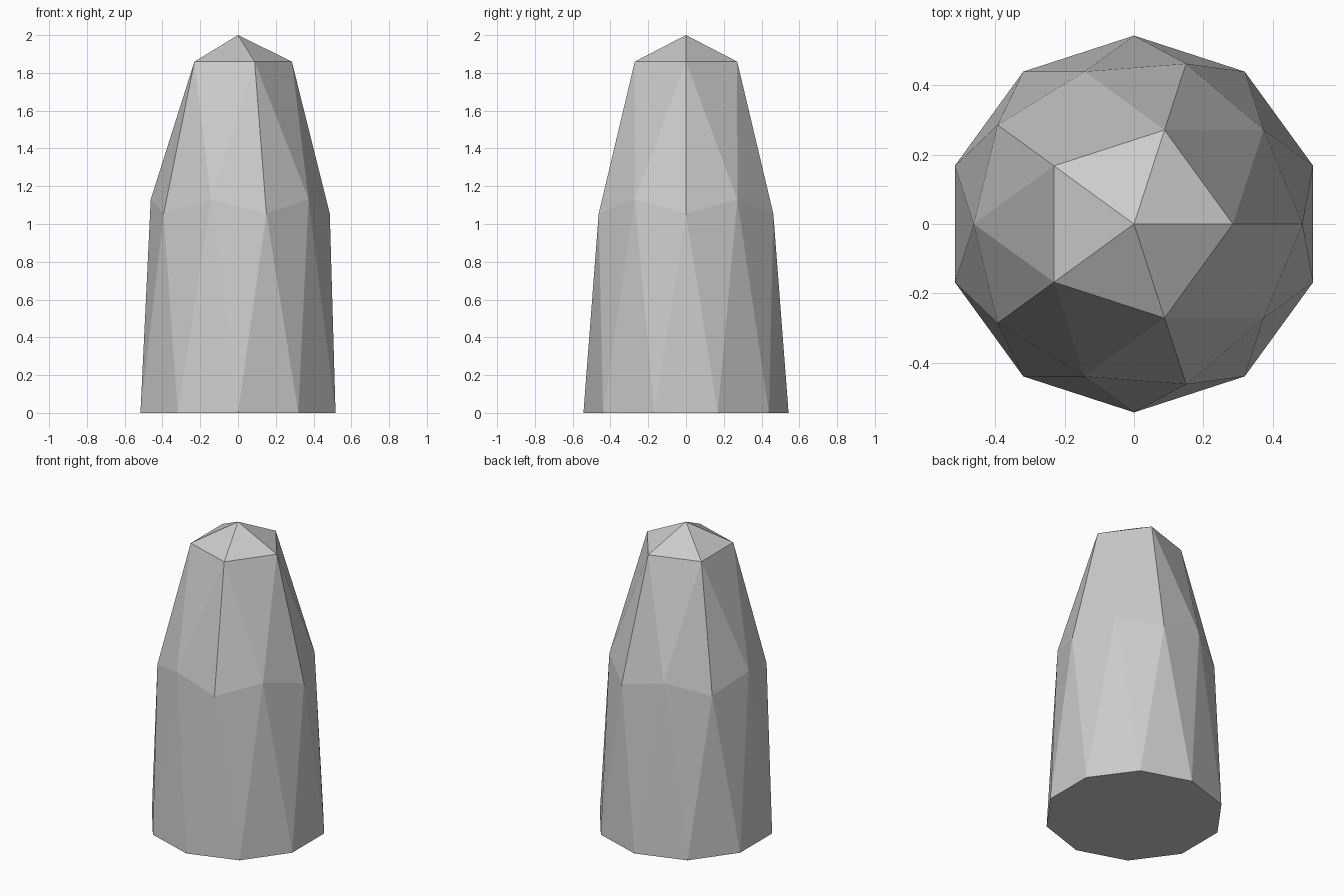
import bpy, bmesh
from math import cos, sin, radians

if "Cube" in bpy.data.objects:
    bpy.data.objects.remove(bpy.data.objects["Cube"])

bm = bmesh.new()


def ring(radius, z, start, count):
    step = 360 / count
    return [bm.verts.new((radius * cos(radians(start + i * step)),
                          radius * sin(radians(start + i * step)), z))
            for i in range(count)]


# Rings of the faceted dome, top to bottom
apex = bm.verts.new((0, 0, 2))
crown = ring(0.285, 1.86, 0, 5)
ridge = ring(0.486, 1.055, 0, 5)
valley = ring(0.462, 1.13, 36, 5)
base = ring(0.543, 0, 18, 10)

for i in range(5):
    j = (i + 1) % 5
    a, b, c = base[2 * i - 1], base[2 * i], base[2 * i + 1]
    for tri in ((apex, crown[i], crown[j]),            # cap
                (crown[i], valley[i], crown[j]),       # shoulders
                (crown[i], ridge[i], valley[i]),
                (crown[j], valley[i], ridge[j]),
                (ridge[i], a, b),                      # lower walls
                (ridge[i], b, valley[i]),
                (valley[i], b, c),
                (valley[i], c, ridge[j])):
        bm.faces.new(tri)

# Flat underside
bm.faces.new(base[::-1])
bmesh.ops.recalc_face_normals(bm, faces=bm.faces[:])

mesh = bpy.data.meshes.new("faceted_pillar")
bm.to_mesh(mesh)
bm.free()
stone = bpy.data.materials.new("grey stone")
stone.diffuse_color = (0.6, 0.6, 0.6, 1)
stone.use_nodes = True
stone.node_tree.nodes["Principled BSDF"].inputs["Base Color"].default_value = stone.diffuse_color
mesh.materials.append(stone)
pillar = bpy.data.objects.new("faceted_pillar", mesh)
bpy.context.collection.objects.link(pillar)
